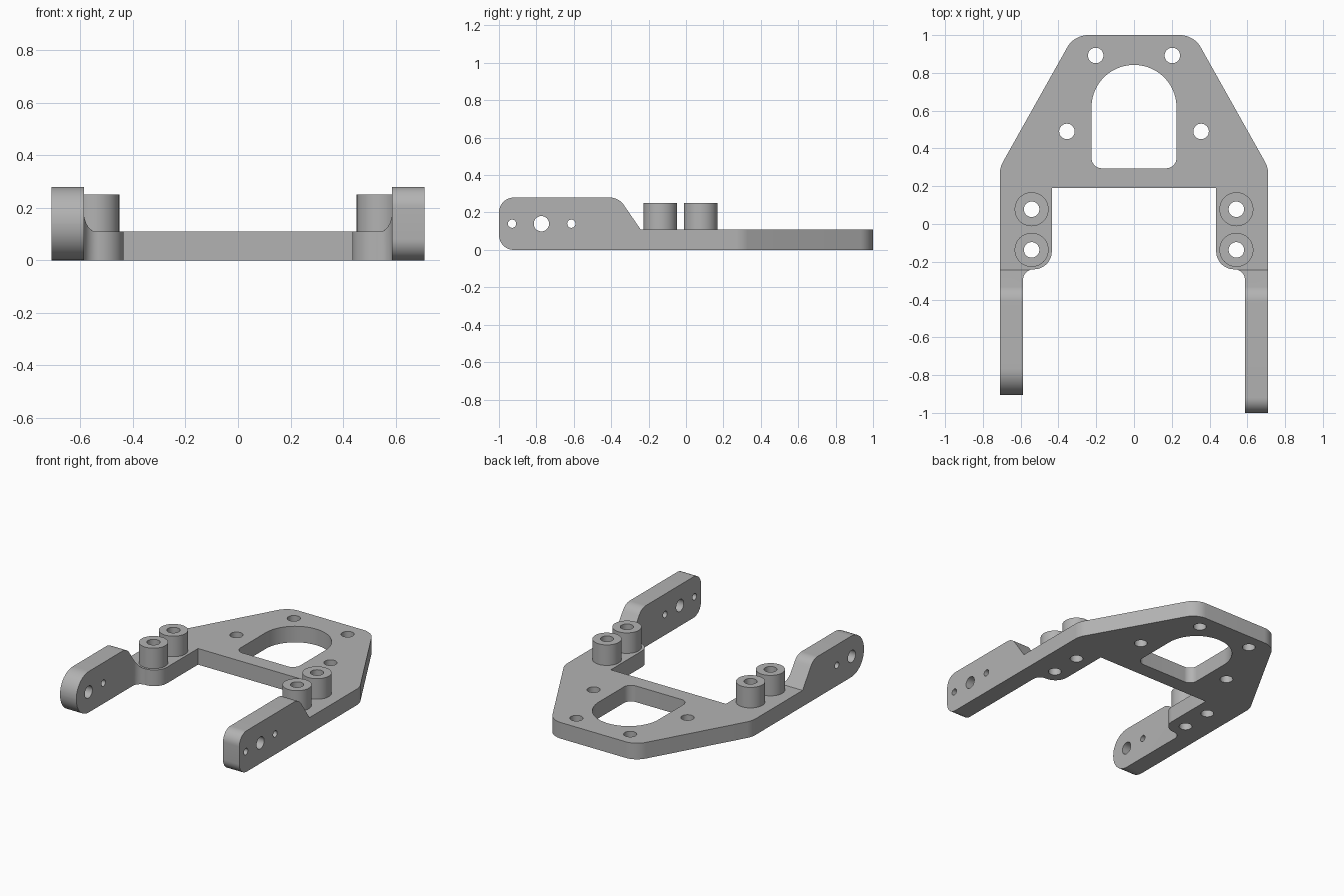
import bpy, bmesh
from math import cos, sin, tan, pi
from mathutils import Vector, Matrix

cube = bpy.data.objects.get("Cube")
if cube:
    bpy.data.objects.remove(cube, do_unlink=True)

grey = bpy.data.materials.new("matte grey")
grey.use_nodes = True
grey.diffuse_color = (0.45, 0.45, 0.45, 1)
grey.node_tree.nodes["Principled BSDF"].inputs["Base Color"].default_value = grey.diffuse_color

THICK, TALL = 0.11, 0.28   # plate thickness, arm height


def rounded(corners, steps=12):
    """Outline from (u, v, radius) corners, each corner filleted."""
    out, n = [], len(corners)
    for i, (u, v, r) in enumerate(corners):
        p = Vector((u, v))
        if not r:
            out.append(p)
            continue
        a = (Vector(corners[i - 1][:2]) - p).normalized()
        b = (Vector(corners[(i + 1) % n][:2]) - p).normalized()
        half = a.angle(b) / 2
        centre = p + (a + b).normalized() * (r / sin(half))
        start = p + a * (r / tan(half)) - centre
        end = p + b * (r / tan(half)) - centre
        sweep = start.angle(end)
        for k in range(steps + 1):
            t = k / steps
            out.append(centre + (start * sin((1 - t) * sweep) + end * sin(t * sweep)) / sin(sweep))
    return out


def prism(name, outline, lo, hi, axis="z"):
    """Extrude an outline along z (u,v = x,y) or along x (u,v = y,z)."""
    place = (lambda p, h: (p.x, p.y, h)) if axis == "z" else (lambda p, h: (h, p.x, p.y))
    bm = bmesh.new()
    base = bm.faces.new([bm.verts.new(place(p, lo)) for p in outline])
    grown = bmesh.ops.extrude_face_region(bm, geom=[base])["geom"]
    shift = Vector(place(Vector((0, 0)), hi - lo))
    bmesh.ops.translate(bm, verts=[g for g in grown if isinstance(g, bmesh.types.BMVert)], vec=shift)
    bmesh.ops.recalc_face_normals(bm, faces=bm.faces)
    mesh = bpy.data.meshes.new(name)
    bm.to_mesh(mesh)
    bm.free()
    mesh.materials.append(grey)
    ob = bpy.data.objects.new(name, mesh)
    bpy.context.collection.objects.link(ob)
    return ob


def rod(name, u, v, r, lo, hi, axis="z"):
    ring = [Vector((u + r * cos(k * pi / 24), v + r * sin(k * pi / 24))) for k in range(48)]
    return prism(name, ring, lo, hi, axis)


def carve(ob, tool, operation="DIFFERENCE"):
    """Apply a boolean and discard the tool."""
    mod = ob.modifiers.new("carve", "BOOLEAN")
    mod.object, mod.operation, mod.solver = tool, operation, "EXACT"
    bpy.context.view_layer.update()
    done = bpy.data.meshes.new_from_object(ob.evaluated_get(bpy.context.evaluated_depsgraph_get()))
    ob.modifiers.clear()
    ob.data = done
    bpy.data.objects.remove(tool, do_unlink=True)


# Plan outline: tapered plate, standoff pads and two arms
half = [(0.317, 1, 0.127), (0.71, 0.3, 0.13), (0.71, -1.1, 0), (0.587, -1.1, 0),
        (0.587, -0.24, 0.055), (0.435, -0.24, 0.095), (0.435, 0.19, 0)]
plan = half + [(-x, y, r) for x, y, r in reversed(half)]
body = prism("bracket_body", rounded(plan), -0.1, 0.4)

# Side profile: thin plate rising into the tall arms
side = [(-1, 0, 0.08), (1.1, 0, 0), (1.1, THICK, 0), (-0.243, THICK, 0),
        (-0.36, TALL, 0.09), (-1, TALL, 0.08)]
carve(body, prism("side_tool", rounded(side), -1, 1, "x"), "INTERSECT")

# Shorter, fully rounded right arm
end = [(-1.2, -0.1, 0), (-0.765, -0.1, 0), (-0.765, 0, 0), (-0.905, 0, 0.137),
       (-0.905, TALL, 0.137), (-0.765, TALL, 0), (-0.765, 0.4, 0), (-1.2, 0.4, 0)]
carve(body, prism("end_tool", rounded(end), -1, 0, "x"))

# Arched window in the plate
window = [(-0.225, 0.295, 0.055), (0.225, 0.295, 0.055), (0.225, 0.842, 0.224), (-0.225, 0.842, 0.224)]
carve(body, prism("window_tool", rounded(window, 20), -0.1, 0.4))

# Plate holes and standoffs on both sides
parts = [body]
for s, label in ((1, "left"), (-1, "right")):
    for x, y in ((0.203, 0.892), (0.355, 0.49)):
        carve(body, rod("drill", s * x, y, 0.041, -0.1, 0.4))
    for y, place in ((0.078, "back"), (-0.137, "front")):
        x = s * 0.542
        standoff = rod(f"{label}_{place}_standoff", x, y, 0.09, THICK, 0.25)
        for part in (body, standoff):
            carve(part, rod("drill", x, y, 0.041, -0.1, 0.4))
        parts.append(standoff)

# Cross holes through the arms
for y, r in ((-0.93, 0.022), (-0.773, 0.041), (-0.613, 0.022)):
    lo = 0 if y < -0.9 else -1
    carve(body, rod("drill", y, 0.14, r, lo, 1, "x"))

# Smooth rounded walls, keep edges crisp
bpy.ops.object.select_all(action="DESELECT")
for ob in parts:
    ob.select_set(True)
bpy.context.view_layer.objects.active = body
bpy.ops.object.shade_smooth_by_angle(angle=pi / 7)
